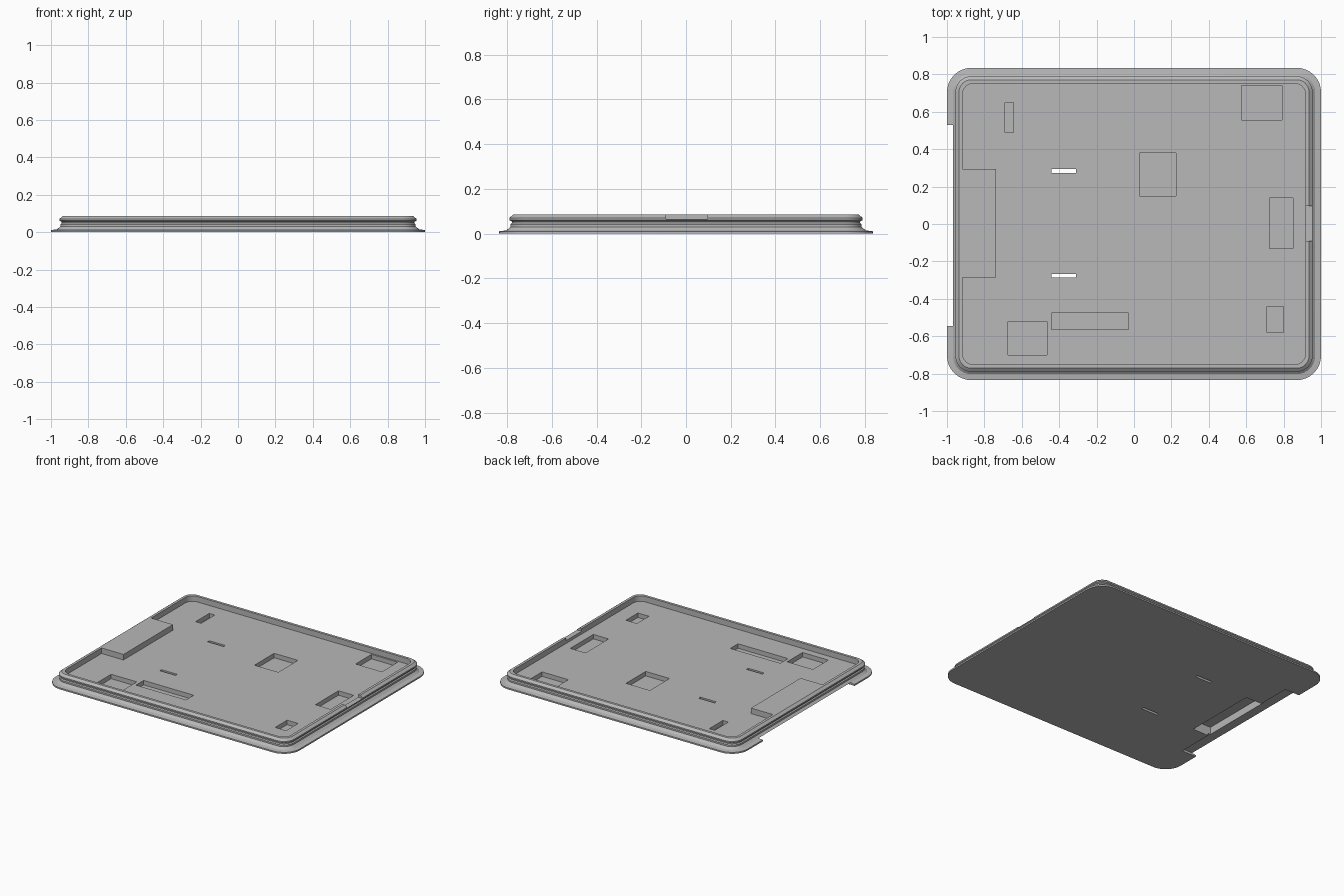
import bpy, bmesh, math

cube = bpy.data.objects.get("Cube")
if cube:
    bpy.data.objects.remove(cube, do_unlink=True)

HALF_X, HALF_Y, RADIUS = 1.0, 0.835, 0.13
FLOOR, TOP = 0.045, 0.086

grey = bpy.data.materials.new("plain grey")
grey.use_nodes = True
colour = (0.48, 0.48, 0.48, 1)
grey.diffuse_color = colour
grey.node_tree.nodes["Principled BSDF"].inputs["Base Color"].default_value = colour


def make_object(name, bm):
    bmesh.ops.recalc_face_normals(bm, faces=bm.faces)
    mesh = bpy.data.meshes.new(name)
    bm.to_mesh(mesh)
    bm.free()
    mesh.materials.append(grey)
    obj = bpy.data.objects.new(name, mesh)
    bpy.context.collection.objects.link(obj)
    return obj


def box(name, x0, x1, y0, y1, z0, z1):
    bm = bmesh.new()
    bmesh.ops.create_cube(bm, size=1)
    for v in bm.verts:
        v.co = ((x0 + x1) / 2 + v.co.x * (x1 - x0),
                (y0 + y1) / 2 + v.co.y * (y1 - y0),
                (z0 + z1) / 2 + v.co.z * (z1 - z0))
    return make_object(name, bm)


def ring(bm, inset, z, steps=8):
    """Rounded rectangle, moved inwards by inset."""
    r = max(RADIUS - inset, 0.06)
    cx, cy = HALF_X - inset - r, HALF_Y - inset - r
    verts = []
    for corner, (sx, sy) in enumerate([(1, 1), (-1, 1), (-1, -1), (1, -1)]):
        for i in range(steps + 1):
            a = (corner + i / steps) * math.pi / 2
            verts.append(bm.verts.new((sx * cx + r * math.cos(a),
                                       sy * cy + r * math.sin(a), z)))
    return verts


def combine(target, other, operation):
    mod = target.modifiers.new(other.name, "BOOLEAN")
    mod.operation = operation
    mod.solver = "EXACT"
    mod.object = other
    bpy.context.view_layer.objects.active = target
    bpy.ops.object.modifier_apply(modifier=mod.name)
    bpy.data.objects.remove(other, do_unlink=True)


# Tray: flange, grooved neck, bevelled lip and sunken floor
profile = [(0, 0), (0, 0.011), (0.032, 0.015), (0.05, 0.03), (0.05, 0.042),
           (0.057, 0.048), (0.057, 0.055), (0.045, 0.061), (0.045, 0.071),
           (0.064, TOP), (0.083, TOP), (0.083, FLOOR)]
bm = bmesh.new()
rings = [ring(bm, *p) for p in profile]
for low, high in zip(rings, rings[1:]):
    n = len(low)
    for i in range(n):
        j = (i + 1) % n
        bm.faces.new((low[i], low[j], high[j], high[i]))
bm.faces.new(rings[0])
bm.faces.new(rings[-1])
tray = make_object("tray_lid", bm)

# Raised block on the side, flush with the lip
combine(tray, box("side_block", -0.925, -0.737, -0.287, 0.293, 0.03, TOP), "UNION")

# Rectangular recesses in the floor
recesses = [(0.575, 0.79, 0.555, 0.74), (0.03, 0.225, 0.15, 0.38),
            (0.725, 0.85, -0.13, 0.14), (0.71, 0.80, -0.58, -0.44),
            (-0.44, -0.03, -0.565, -0.475), (-0.675, -0.465, -0.70, -0.52),
            (-0.69, -0.645, 0.49, 0.65)]
for r in recesses:
    combine(tray, box("recess", *r, 0.012, 0.07), "DIFFERENCE")

# Through slots
for y in (-0.276, 0.284):
    combine(tray, box("slot", -0.44, -0.31, y - 0.01, y + 0.01, -0.1, 0.1), "DIFFERENCE")

# Pocket under the block, flange gap with its underside relief, lip notch
combine(tray, box("pocket", -0.90, -0.75, -0.275, 0.28, -0.1, 0.07), "DIFFERENCE")
combine(tray, box("flange_gap", -1.1, -0.968, -0.545, 0.53, -0.1, 0.1), "DIFFERENCE")
combine(tray, box("underside_relief", -1.1, -0.88, -0.545, 0.53, -0.1, 0.016), "DIFFERENCE")
combine(tray, box("lip_notch", 0.90, 1.1, -0.09, 0.095, 0.066, 0.2), "DIFFERENCE")

bpy.ops.object.select_all(action="DESELECT")
tray.select_set(True)
bpy.context.view_layer.objects.active = tray
bpy.ops.object.shade_smooth_by_angle(angle=math.radians(20))
